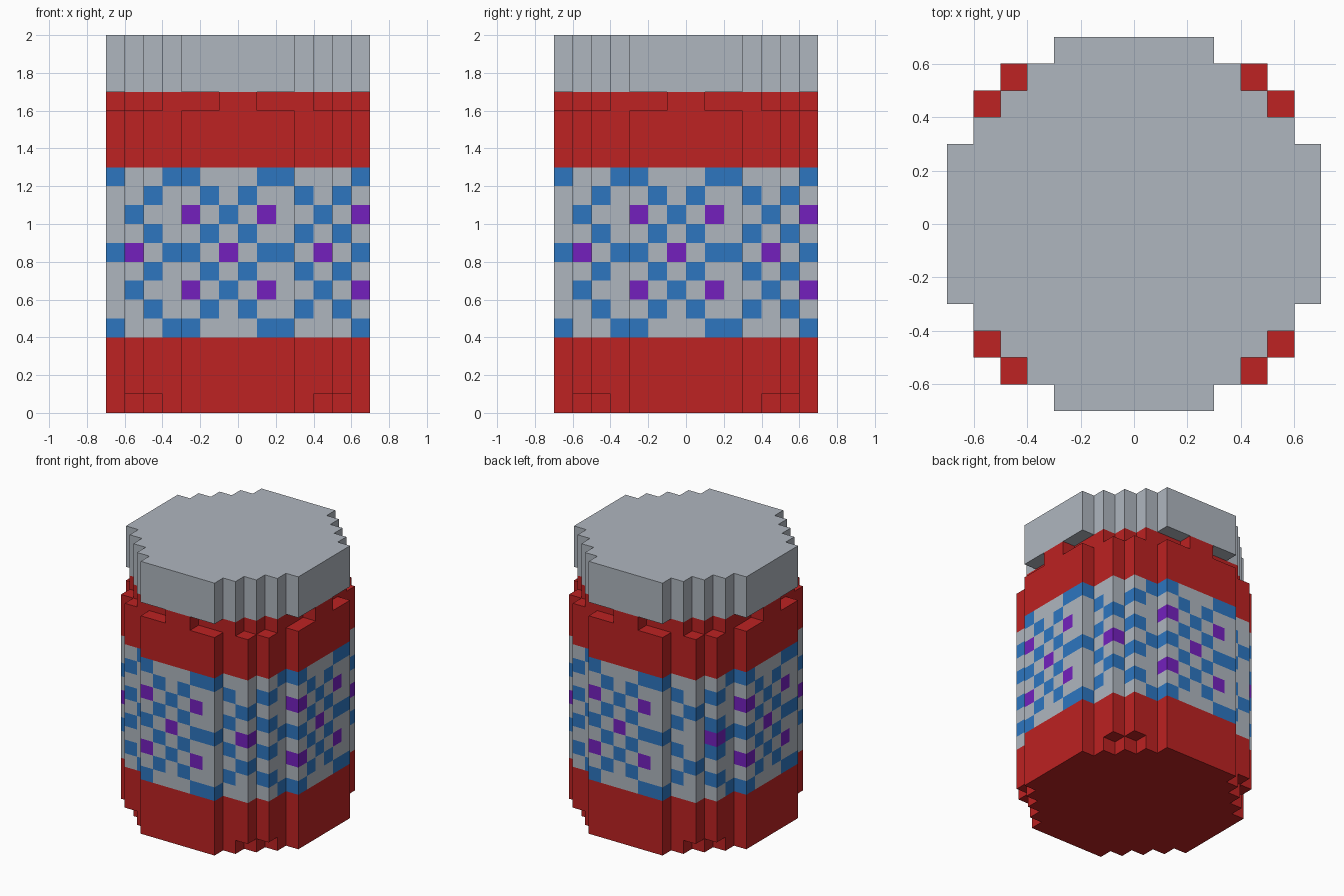
import bpy, bmesh, math
from mathutils import Vector

if "Cube" in bpy.data.objects:
    bpy.data.objects.remove(bpy.data.objects["Cube"], do_unlink=True)

S = 0.1          # block size
N, H = 14, 20    # blocks across, blocks high


def make_material(name, rgb):
    m = bpy.data.materials.new(name)
    m.use_nodes = True
    col = (*rgb, 1.0)
    m.diffuse_color = col
    bsdf = m.node_tree.nodes["Principled BSDF"]
    bsdf.inputs["Base Color"].default_value = col
    bsdf.inputs["Roughness"].default_value = 0.8
    return m


GREY, RED, BLUE, PURPLE = range(4)
MATERIALS = [
    make_material("pale grey", (0.430, 0.468, 0.521)),
    make_material("red", (0.508, 0.016, 0.016)),
    make_material("blue", (0.026, 0.181, 0.527)),
    make_material("purple", (0.174, 0.0144, 0.515)),
]

# Half widths of the stepped round outline, by ring distance from the centre
CAP_WIDTH = [7, 7, 7, 6, 5, 4, 3]
BODY_WIDTH = [7, 7, 7, 6, 6, 5, 3]


def ring(i):
    """Distance of a block from the middle line, 0..6."""
    return i - 7 if i >= 7 else 6 - i


def solid(i, j, k):
    """True where the jar has a block."""
    if not (0 <= i < N and 0 <= j < N and 0 <= k < H):
        return False
    a, b = ring(i), ring(j)
    narrow = k == 0 or k >= 16
    if a >= (CAP_WIDTH if narrow else BODY_WIDTH)[b]:
        return False
    # grip notches under the lid
    if k == 16 and max(a, b) == 6 and min(a, b) in (1, 2):
        return False
    return True


# Label pattern: one quarter of the way round, repeated four times.
# Each column lists its colours from the middle row outward.
COLUMNS = {
    "D": (BLUE, GREY, PURPLE, GREY, BLUE),
    "A": (GREY, BLUE, GREY, BLUE, GREY),
    "C": (PURPLE, GREY, BLUE, GREY, GREY),
    "E": (BLUE, GREY, GREY, GREY, BLUE),
}
QUARTER_CELLS = [(4, 0), (5, 0), (6, 0), (7, 0), (8, 0), (9, 0),
                 (10, 1), (11, 1), (12, 2), (12, 3)]
QUARTER_PATTERN = "DACADEACAE"

label = {}
for turn in range(4):
    for (i, j), letter in zip(QUARTER_CELLS, QUARTER_PATTERN):
        for _ in range(turn):
            i, j = N - 1 - j, i
        for row in range(9):
            label[i, j, 4 + row] = COLUMNS[letter][abs(row - 4)]
# one spot at the back corner sits a column over
label[2, 12, 8] = GREY
label[1, 11, 8] = PURPLE

DIRECTIONS = [Vector(d) for d in
              ((1, 0, 0), (-1, 0, 0), (0, 1, 0), (0, -1, 0), (0, 0, 1), (0, 0, -1))]


def build_part(name, k0, k1, colour, merge=True):
    """Skin the exposed sides of the blocks in layers k0..k1-1."""
    bm = bmesh.new()
    for k in range(k0, k1):
        for i in range(N):
            for j in range(N):
                if not solid(i, j, k):
                    continue
                centre = Vector((i + 0.5 - N / 2, j + 0.5 - N / 2, k + 0.5))
                for d in DIRECTIONS:
                    if solid(i + int(d.x), j + int(d.y), k + int(d.z)):
                        continue
                    u = Vector((d.y, d.z, d.x))
                    v = d.cross(u)
                    corners = [centre + (d + u * p + v * q) / 2
                               for p, q in ((-1, -1), (1, -1), (1, 1), (-1, 1))]
                    f = bm.faces.new([bm.verts.new(c * S) for c in corners])
                    f.material_index = colour(i, j, k)
    bmesh.ops.remove_doubles(bm, verts=bm.verts[:], dist=0.001)
    if merge:
        bmesh.ops.dissolve_limit(bm, angle_limit=math.radians(1),
                                 verts=bm.verts[:], edges=bm.edges[:])
    me = bpy.data.meshes.new(name)
    bm.to_mesh(me)
    bm.free()
    for m in MATERIALS:
        me.materials.append(m)
    ob = bpy.data.objects.new(name, me)
    bpy.context.collection.objects.link(ob)
    return ob


# Jar from the bottom up
build_part("jar_base", 0, 4, lambda i, j, k: RED)
build_part("patterned_label", 4, 13, lambda i, j, k: label.get((i, j, k), GREY), merge=False)
build_part("jar_shoulder", 13, 17, lambda i, j, k: RED)
build_part("jar_lid", 17, 20, lambda i, j, k: GREY)
